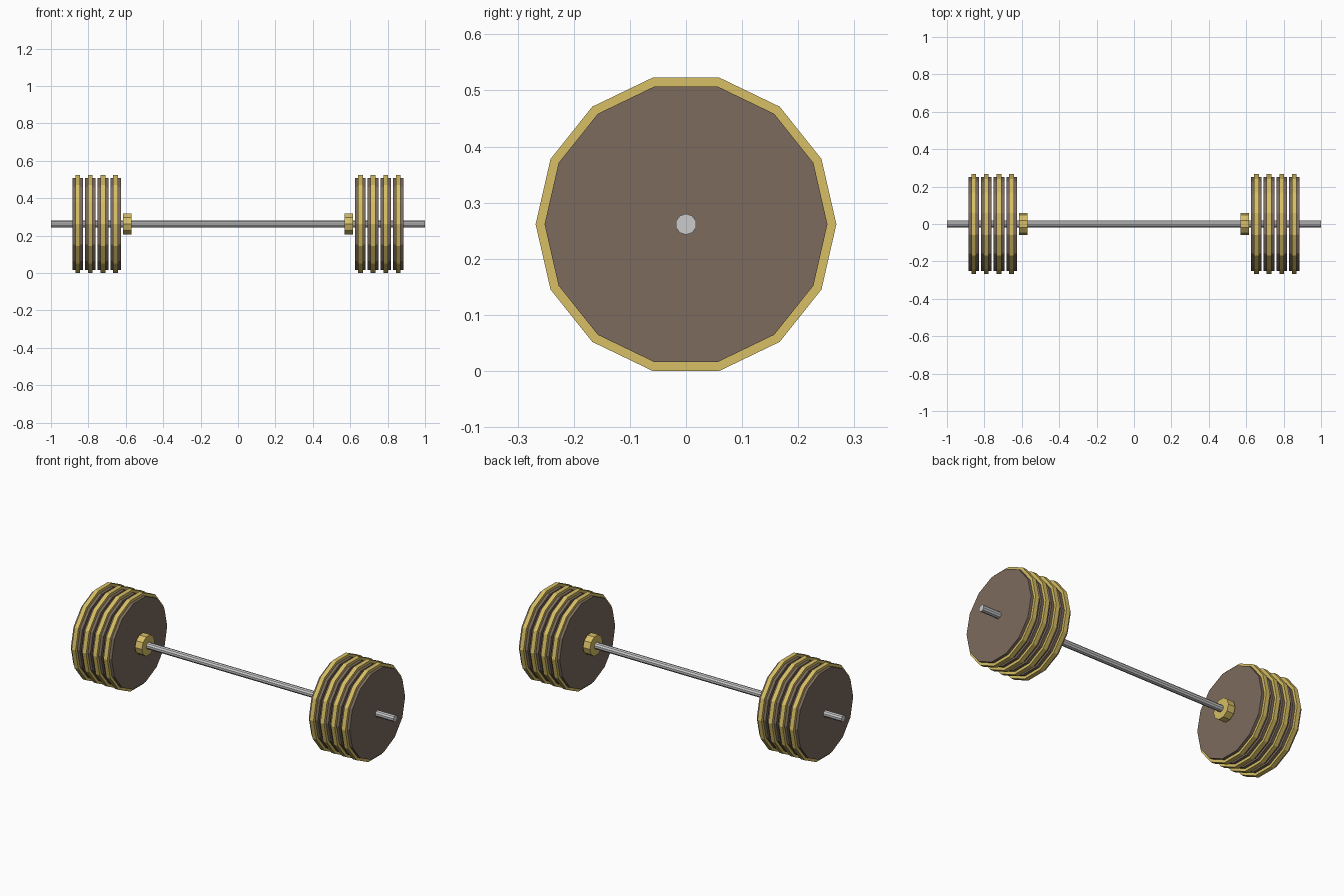
import bpy, bmesh, math
from mathutils import Matrix

if "Cube" in bpy.data.objects:
    bpy.data.objects.remove(bpy.data.objects["Cube"])

CZ = 0.2615  # axle height


def material(name, rgb):
    m = bpy.data.materials.new(name)
    m.diffuse_color = (*rgb, 1)
    m.use_nodes = True
    m.node_tree.nodes["Principled BSDF"].inputs["Base Color"].default_value = m.diffuse_color
    return m


iron = material("brown_iron", (0.20, 0.145, 0.11))
gold = material("gold_trim", (0.68, 0.52, 0.13))


def lathe_x(name, x, profile, sides, start=0.0, mat=None):
    """Revolve (x offset, radius) points around the axle; radius 0 ends become caps."""
    bm = bmesh.new()
    rings = []
    for dx, r in profile:
        rings.append([bm.verts.new((x + dx,
                                    r * math.cos(start + math.tau * i / sides),
                                    CZ + r * math.sin(start + math.tau * i / sides)))
                      for i in range(sides)])
    for a, b in zip(rings, rings[1:]):
        for i in range(sides):
            j = (i + 1) % sides
            bm.faces.new((a[i], a[j], b[j], b[i]))
    bm.faces.new(rings[0])
    bm.faces.new(rings[-1])
    bmesh.ops.recalc_face_normals(bm, faces=bm.faces)
    me = bpy.data.meshes.new(name)
    bm.to_mesh(me)
    bm.free()
    ob = bpy.data.objects.new(name, me)
    bpy.context.collection.objects.link(ob)
    if mat:
        me.materials.append(mat)
    return ob


# bar
lathe_x("bar", 0, [(-1, 0.0187), (1, 0.0187)], 10, math.pi / 2)

for side, s in (("left", -1), ("right", 1)):
    # inner collar
    lathe_x(f"{side}_collar", s * 0.592, [(-0.022, 0.0585), (0.022, 0.0585)], 10, 0, gold)
    # four weight plates, each with a raised rim band
    for k in range(4):
        x = s * (0.6545 + 0.0675 * k)
        lathe_x(f"{side}_plate_{k + 1}", x, [(-0.0285, 0.252), (0.0285, 0.252)], 14, 0, iron)
        lathe_x(f"{side}_plate_rim_{k + 1}", x, [(-0.0125, 0.268), (0.0125, 0.268)], 14, 0, gold)
